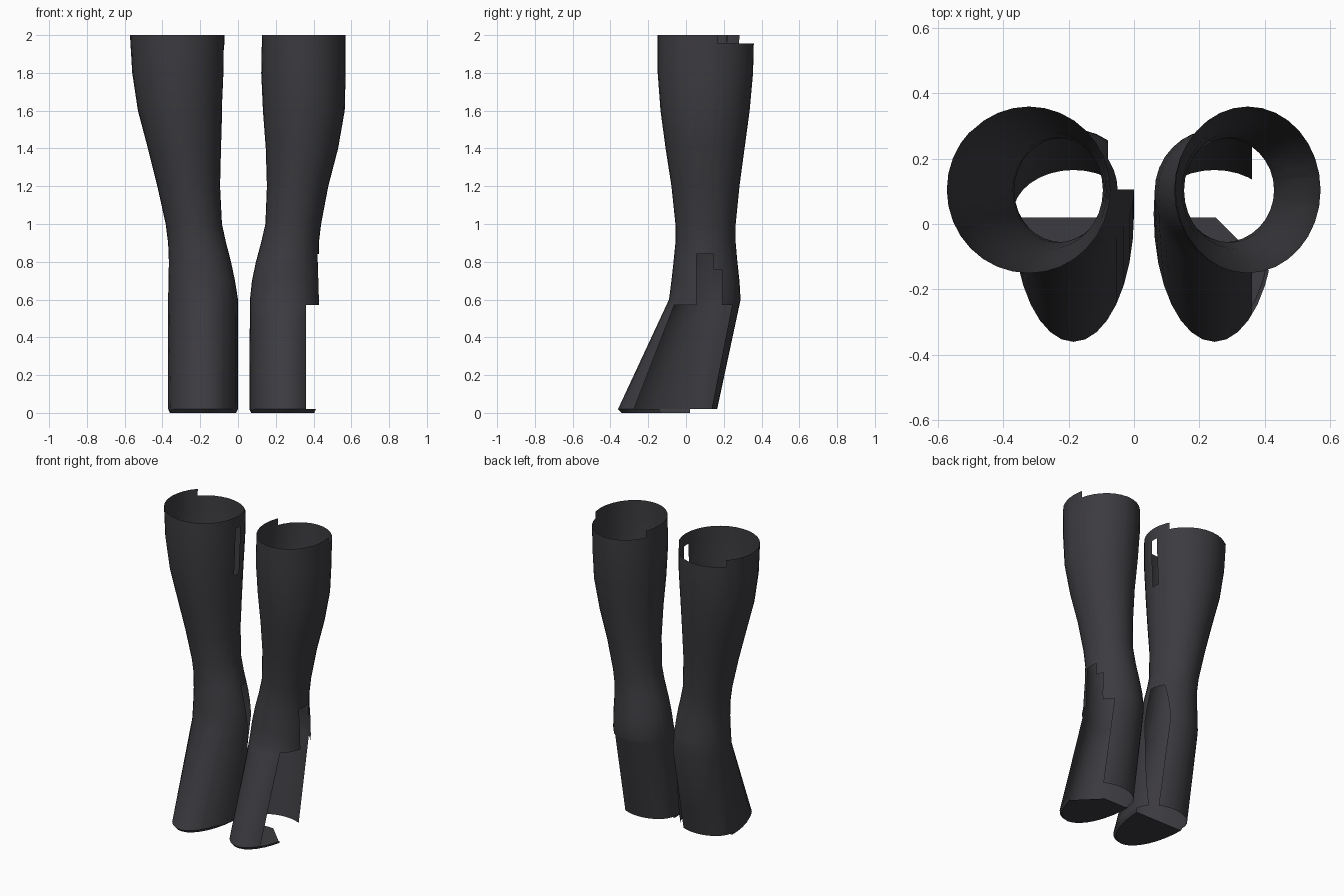
import bpy
import bmesh
from math import sin, cos, pi
from mathutils import Vector

SEGMENTS = 32
FAR = 9.0

cube = bpy.data.objects.get("Cube")
if cube:
    bpy.data.objects.remove(cube, do_unlink=True)

charcoal = bpy.data.materials.new("charcoal")
charcoal.use_nodes = True
charcoal.diffuse_color = (0.045, 0.043, 0.05, 1)
charcoal.node_tree.nodes["Principled BSDF"].inputs["Base Color"].default_value = charcoal.diffuse_color

# Height, front, back, then right leg outer/inner and left leg inner/outer edges
RINGS = [
    (2.0, -.15, .36, -.572, -.072, .127, .57),
    (1.8, -.15, .355, -.56, -.075, .123, .57),
    (1.6, -.135, .337, -.53, -.084, .132, .565),
    (1.4, -.108, .31, -.477, -.09, .147, .53),
    (1.2, -.077, .283, -.427, -.095, .153, .478),
    (1.0, -.056, .263, -.383, -.085, .145, .44),
    (.9, -.056, .263, -.37, -.063, .122, .428),
    (.8, -.066, .272, -.366, -.037, .095, .428),
    (.7, -.077, .283, -.368, -.016, .074, .433),
    (.6, -.09, .289, -.37, 0, .063, .434),
    (.02, -.36, .165, -.37, 0, .06, .432),
]


def add_ring(bm, z, front, back, x0, x1, scale=1.0):
    """Egg-shaped ring: the toe end reaches further forward than the heel."""
    middle = .03 if z < .1 else (front + back) / 2
    ring = []
    for i in range(SEGMENTS):
        a = 2 * pi * i / SEGMENTS
        reach = back - middle if sin(a) > 0 else middle - front
        ring.append(bm.verts.new(((x0 + x1) / 2 + cos(a) * scale * (x1 - x0) / 2,
                                  middle + sin(a) * scale * reach, z)))
    return ring


def bridge(bm, upper, lower):
    for i in range(SEGMENTS):
        j = (i + 1) % SEGMENTS
        bm.faces.new((upper[i], lower[i], lower[j], upper[j]))


def slice_mesh(bm, point, normal, discard=False):
    bmesh.ops.bisect_plane(bm, geom=bm.verts[:] + bm.edges[:] + bm.faces[:], dist=1e-5,
                           plane_co=point, plane_no=normal, clear_outer=discard)


def cut_box(bm, low, high):
    """Remove the surface inside a box, with straight cut edges."""
    for corner in (low, high):
        for axis in range(3):
            if abs(corner[axis]) < FAR:
                normal = Vector((0, 0, 0))
                normal[axis] = 1
                slice_mesh(bm, corner, normal)
    doomed = [f for f in bm.faces
              if all(l < c < h for l, c, h in zip(low, f.calc_center_median(), high))]
    bmesh.ops.delete(bm, geom=doomed, context='FACES')


def finish(bm, name):
    mesh = bpy.data.meshes.new(name)
    bm.to_mesh(mesh)
    bm.free()
    mesh.materials.append(charcoal)
    obj = bpy.data.objects.new(name, mesh)
    bpy.context.collection.objects.link(obj)
    bpy.ops.object.select_all(action='DESELECT')
    obj.select_set(True)
    bpy.context.view_layer.objects.active = obj
    bpy.ops.object.shade_smooth_by_angle(angle=pi / 5)


def build_leg(side, column, openings, sole_planes):
    # Open shaft, ankle and foot walls
    bm = bmesh.new()
    rings = [add_ring(bm, r[0], r[1], r[2], r[column], r[column + 1]) for r in RINGS]
    for upper, lower in zip(rings, rings[1:]):
        bridge(bm, upper, lower)
    for low, high in openings:
        cut_box(bm, low, high)
    finish(bm, side + "_boot_shaft")

    # Shallow sole, open at the heel
    bm = bmesh.new()
    z, front, back, x0, x1 = RINGS[-1][:3] + RINGS[-1][column:column + 2]
    edge = add_ring(bm, z, front, back, x0, x1)
    base = add_ring(bm, 0, front, back, x0, x1, .95)
    bridge(bm, edge, base)
    bm.faces.new(base[::-1])
    for point, normal in sole_planes:
        slice_mesh(bm, point, normal, discard=True)
    finish(bm, side + "_boot_sole")


heel_edge = ((0, .02, 0), (0, 1, 0))
diagonal_edge = ((.25, .02, 0), (1, 1, 0))

# Right leg: inner heel opening, slit and lowered back rim
build_leg("right", 3, [
    ((-.08, .105, -FAR), (FAR, FAR, .85)),
    ((-.2, .08, 1.6), (FAR, .13, 1.92)),
    ((-.5, .2, 1.955), (-.1, FAR, FAR)),
], [heel_edge])

# Left leg: open outer foot with a stepped slot above, and lowered back rim
build_leg("left", 5, [
    ((.36, -FAR, -FAR), (FAR, FAR, .57)),
    ((.36, .055, .5), (FAR, .145, .84)),
    ((.36, .14, .5), (FAR, .19, .76)),
    ((.15, .17, 1.955), (FAR, FAR, FAR)),
], [heel_edge, diagonal_edge])
